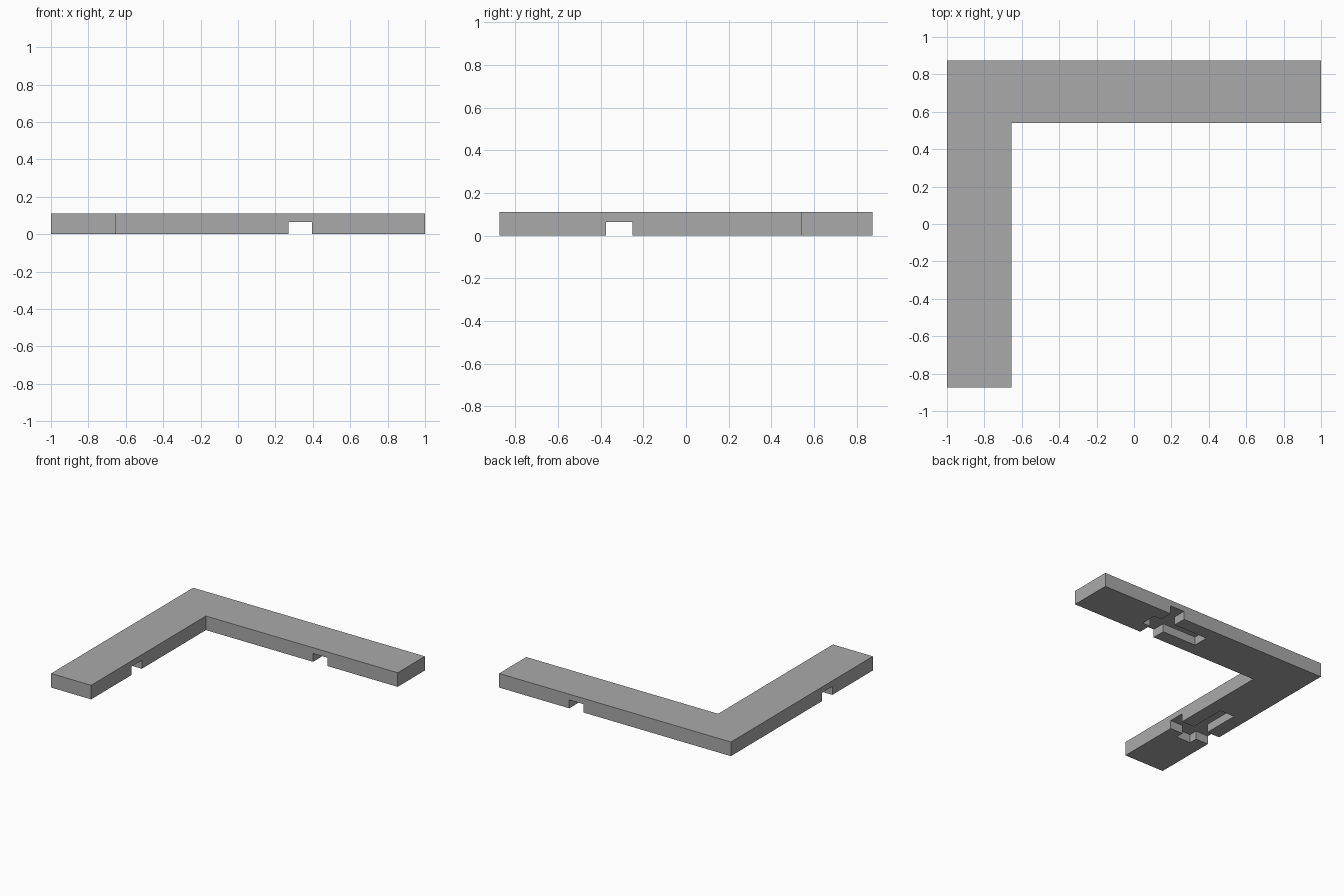
import bpy
import bmesh

if "Cube" in bpy.data.objects:
    bpy.data.objects.remove(bpy.data.objects["Cube"], do_unlink=True)

HEIGHT = 0.11   # board thickness
DEPTH = 0.065   # depth of the recesses in the underside

grey = bpy.data.materials.new("plain grey")
grey.use_nodes = True
colour = (0.4, 0.4, 0.4, 1)
grey.diffuse_color = colour
grey.node_tree.nodes["Principled BSDF"].inputs["Base Color"].default_value = colour


def box(name, xs, ys, zs):
    """Flat-faced box spanning the given ranges."""
    bm = bmesh.new()
    bmesh.ops.create_cube(bm, size=1)
    for v in bm.verts:
        v.co = [r[0] if c < 0 else r[1] for c, r in zip(v.co, (xs, ys, zs))]
    mesh = bpy.data.meshes.new(name)
    bm.to_mesh(mesh)
    bm.free()
    mesh.materials.append(grey)
    obj = bpy.data.objects.new(name, mesh)
    bpy.context.collection.objects.link(obj)
    return obj


def recess(board, xs, ys):
    """Cut a rectangular recess up into the underside of a board."""
    cutter = box("recess_cutter", xs, ys, (-0.1, DEPTH))
    cutter.hide_render = True
    mod = board.modifiers.new("recess", "BOOLEAN")
    mod.operation = "DIFFERENCE"
    mod.solver = "EXACT"
    mod.object = cutter
    bpy.context.view_layer.objects.active = board
    bpy.ops.object.modifier_apply(modifier=mod.name)
    bpy.data.objects.remove(cutter, do_unlink=True)


# Board running front to back: cross groove, then lengthwise slot
side_board = box("side_board", (-1, -0.655), (-0.875, 0.875), (0, HEIGHT))
recess(side_board, (-1.1, -0.5), (-0.375, -0.25))
recess(side_board, (-0.89, -0.765), (-0.44, 0.045))

# Board running left to right along the back
back_board = box("back_board", (-0.655, 1), (0.54, 0.875), (0, HEIGHT))
recess(back_board, (0.27, 0.395), (0.4, 1))
recess(back_board, (-0.025, 0.46), (0.645, 0.77))
